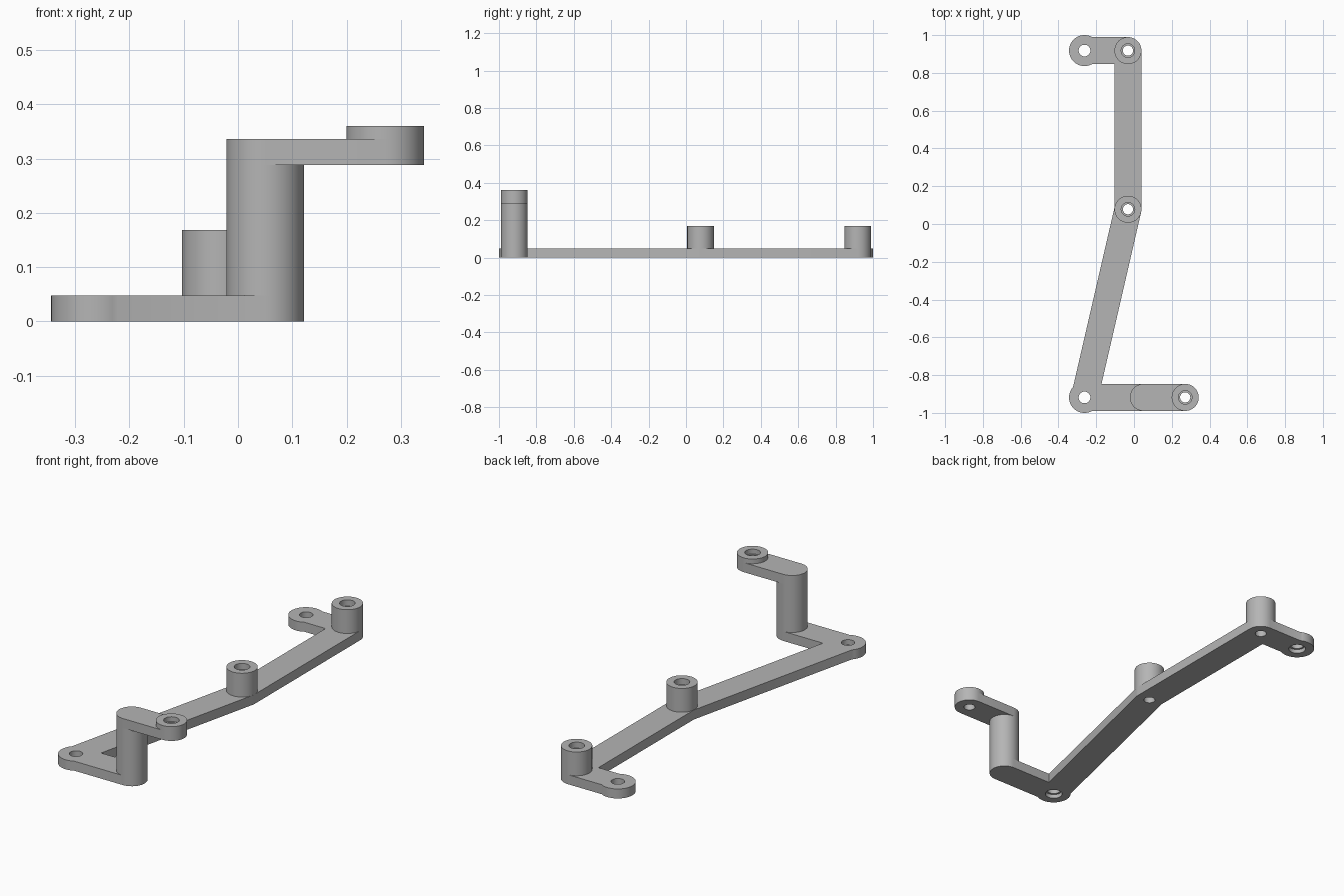
import bpy
import bmesh
from math import pi, tau, cos, sin, acos, atan2
from mathutils import Vector

if "Cube" in bpy.data.objects:
    bpy.data.objects.remove(bpy.data.objects["Cube"], do_unlink=True)

GREY = (0.46, 0.46, 0.46, 1)
mat = bpy.data.materials.new("plain_grey")
mat.use_nodes = True
mat.diffuse_color = GREY
mat.node_tree.nodes["Principled BSDF"].inputs["Base Color"].default_value = GREY

HALF = 0.0715      # half width of the bars, radius of the bosses
PAD = 0.082        # radius of the screw pads
BASE = 0.048       # thickness of the base
BOSS_TOP = 0.168
ARM_LOW, ARM_TOP, ARM_PAD_TOP = 0.288, 0.336, 0.36
BORE, WIDE = 0.027, 0.036
PAD_BORE, PAD_WIDE = 0.031, 0.041


def circle(centre, r, n=48):
    return [(centre[0] + r * cos(tau * i / n), centre[1] + r * sin(tau * i / n))
            for i in range(n)]


def bar_outline(path, radii):
    """Outline of a bar along a path: round outer joints, mitred inner ones."""
    order = list(range(len(path))) + list(range(len(path) - 2, 0, -1))
    pts = []
    for k, i in enumerate(order):
        p = Vector(path[i])
        d1 = p - Vector(path[order[k - 1]])
        d2 = Vector(path[order[(k + 1) % len(order)]]) - p
        a1 = atan2(d1.y, d1.x) - pi / 2
        turn = (atan2(d2.y, d2.x) - pi / 2 - a1) % tau
        if turn <= pi + 1e-5:
            r = radii[i]
            ext = acos(min(1, HALF / r))
            steps = max(3, round((turn + 2 * ext) / tau * 48))
            for s in range(steps + 1):
                a = a1 - ext + (turn + 2 * ext) * s / steps
                pts.append((p.x + r * cos(a), p.y + r * sin(a)))
        else:
            n1 = Vector((cos(a1), sin(a1)))
            n2 = Vector((cos(a1 + turn), sin(a1 + turn)))
            pts.append(tuple(p + (n1 + n2) * HALF / (1 + n1.dot(n2))))
    return pts


def extrude(name, outline, z0, z1):
    bm = bmesh.new()
    low = [bm.verts.new((x, y, z0)) for x, y in outline]
    high = [bm.verts.new((x, y, z1)) for x, y in outline]
    bm.faces.new(low[::-1])
    bm.faces.new(high)
    for i in range(len(low)):
        j = (i + 1) % len(low)
        bm.faces.new((low[i], low[j], high[j], high[i]))
    mesh = bpy.data.meshes.new(name)
    bm.to_mesh(mesh)
    bm.free()
    obj = bpy.data.objects.new(name, mesh)
    bpy.context.collection.objects.link(obj)
    return obj


def part(name, outline, z0, z1, holes=()):
    """Extruded part with round holes given as (centre, radius, low, high)."""
    obj = extrude(name, outline, z0, z1)
    cutters = []
    for centre, r, low, high in holes:
        cutter = extrude("hole_cutter", circle(centre, r, 32), low, high)
        cutter.hide_render = True
        mod = obj.modifiers.new("hole", 'BOOLEAN')
        mod.operation, mod.solver, mod.object = 'DIFFERENCE', 'EXACT', cutter
        cutters.append(cutter)
    if cutters:
        graph = bpy.context.evaluated_depsgraph_get()
        graph.update()
        mesh = bpy.data.meshes.new_from_object(obj.evaluated_get(graph))
        obj.modifiers.clear()
        obj.data = mesh
        for cutter in cutters:
            bpy.data.objects.remove(cutter, do_unlink=True)
    obj.data.materials.clear()
    obj.data.materials.append(mat)
    bpy.ops.object.select_all(action='DESELECT')
    obj.select_set(True)
    bpy.context.view_layer.objects.active = obj
    bpy.ops.object.shade_smooth_by_angle(angle=0.6)
    return obj


# Joint positions along the bracket
back_pad = (-0.262, 0.918)
back_boss = (-0.032, 0.918)
mid_boss = (-0.032, 0.078)
front_pad = (-0.262, -0.918)
post = (0.05, -0.918)
arm_end = (0.271, -0.918)

# Base plate with bored bosses and recessed screw holes
holes = [(p, BORE, -0.1, 0.1) for p in (back_boss, mid_boss)]
for p in (back_pad, front_pad):
    holes += [(p, PAD_BORE, -0.1, 0.1), (p, PAD_WIDE, -0.1, 0.02)]
part("base_bracket",
     bar_outline([back_pad, back_boss, mid_boss, front_pad, post],
                 [PAD, HALF, HALF, PAD, HALF]), 0, BASE, holes)

# Bosses with a counterbore at the top
for name, p in (("back_boss", back_boss), ("middle_boss", mid_boss)):
    part(name, circle(p, HALF), BASE, BOSS_TOP,
         [(p, BORE, 0, 0.5), (p, WIDE, BOSS_TOP - 0.03, 0.5)])

# Tall post and the raised arm
part("front_post", circle(post, HALF), BASE, ARM_LOW)
part("raised_arm", bar_outline([post, arm_end], [HALF, HALF]),
     ARM_LOW, ARM_TOP, [(arm_end, BORE, 0, 0.5)])
part("raised_arm_pad", circle(arm_end, HALF), ARM_TOP, ARM_PAD_TOP,
     [(arm_end, WIDE, 0, 0.5)])
